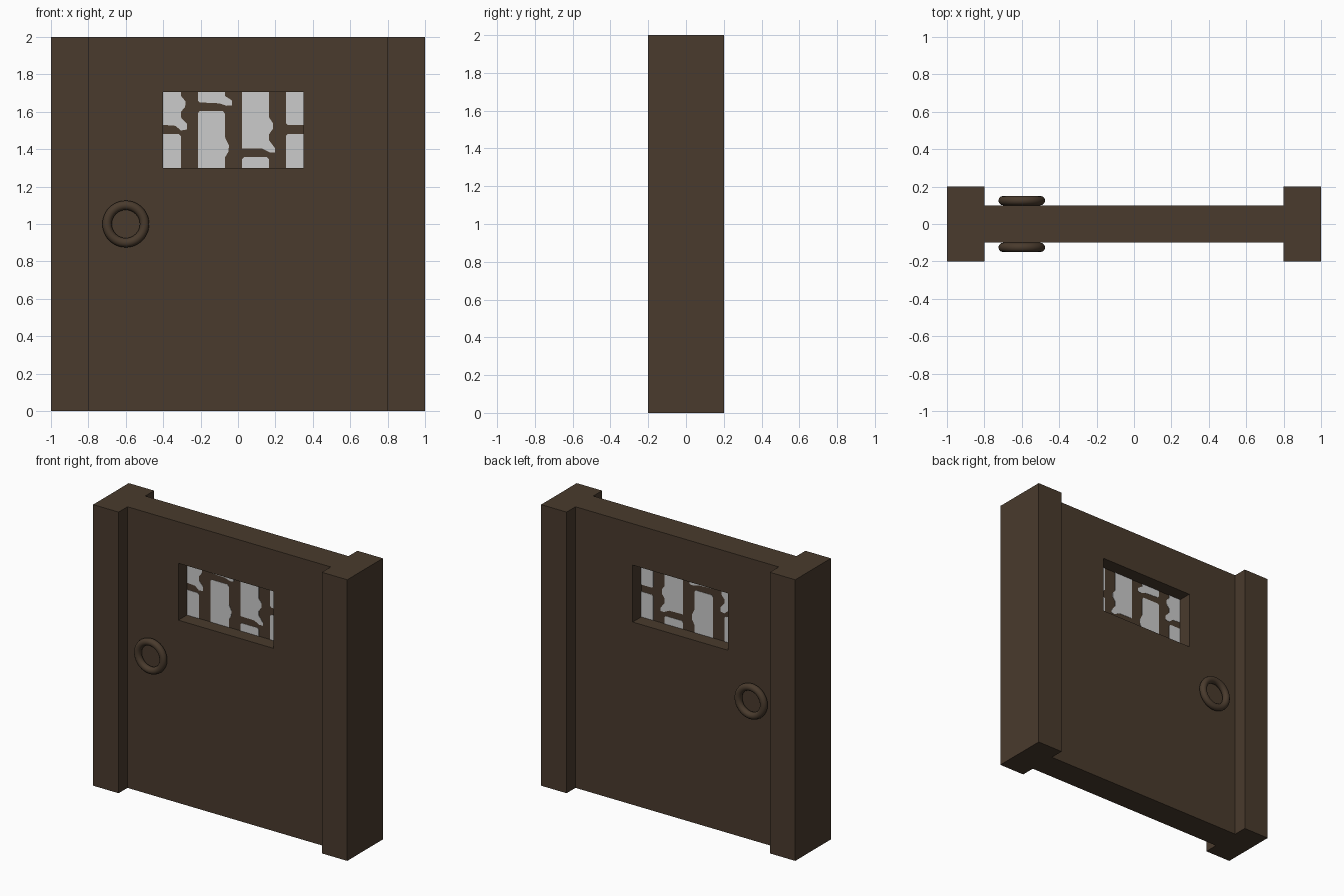
import bpy, bmesh, math

if "Cube" in bpy.data.objects:
    bpy.data.objects.remove(bpy.data.objects["Cube"])


def material(name, rgb):
    m = bpy.data.materials.new(name)
    m.diffuse_color = (*rgb, 1)
    m.use_nodes = True
    m.node_tree.nodes["Principled BSDF"].inputs["Base Color"].default_value = m.diffuse_color
    return m


BROWN = material("dark_wood", (0.067, 0.043, 0.026))
GREY = material("pale_pane", (0.60, 0.60, 0.60))


def finish(name, bm, mat):
    bmesh.ops.recalc_face_normals(bm, faces=bm.faces)
    me = bpy.data.meshes.new(name)
    bm.to_mesh(me)
    bm.free()
    me.materials.append(mat)
    ob = bpy.data.objects.new(name, me)
    bpy.context.collection.objects.link(ob)
    return ob


def slab(name, polys, y, depth, mat):
    """Flat outlines in x and z, sharing corners, pushed back from y by depth."""
    bm = bmesh.new()
    for pts in polys:
        bm.faces.new([bm.verts.new((x, y, z)) for x, z in pts])
    bmesh.ops.remove_doubles(bm, verts=bm.verts, dist=1e-5)
    new = bmesh.ops.extrude_face_region(bm, geom=bm.faces[:], use_keep_orig=True)["geom"]
    bmesh.ops.translate(bm, vec=(0, depth, 0),
                        verts=[v for v in new if isinstance(v, bmesh.types.BMVert)])
    return finish(name, bm, mat)


def rect(x0, x1, z0, z1):
    return [(x0, z0), (x1, z0), (x1, z1), (x0, z1)]


# Side posts
for side, x in (("left", -1.0), ("right", 0.8)):
    slab(side + "_post", [rect(x, x + 0.2, 0, 2)], -0.2, 0.4, BROWN)

# Door panel: 3 x 3 cells with the middle one left open for the window
xs, zs = (-0.8, -0.4, 0.35, 0.8), (0, 1.3, 1.705, 2)
slab("door_panel", [rect(xs[i], xs[i + 1], zs[j], zs[j + 1])
                    for i in range(3) for j in range(3) if (i, j) != (1, 1)],
     -0.1, 0.2, BROWN)

# Window bars: thin plate in the middle of the opening
slab("window_bars", [rect(-0.4, 0.35, 1.3, 1.705)], -0.002, 0.004, BROWN)

# Panes: plates that show on both sides of the bars
T, B = 1.705, 1.3
panes = [
    [(-.4, T), (-.305, T), (-.305, 1.685), (-.28, 1.655), (-.283, 1.625), (-.305, 1.6),
     (-.305, 1.57), (-.273, 1.535), (-.273, 1.505), (-.305, 1.5), (-.335, 1.525), (-.4, 1.53)],
    [(-.4, 1.48), (-.315, 1.48), (-.305, 1.47), (-.305, B), (-.4, B)],
    [(-.214, T), (-.07, T), (-.07, 1.685), (-.032, 1.66), (-.032, 1.635), (-.06, 1.632),
     (-.1, 1.645), (-.205, 1.65), (-.214, 1.66)],
    [(-.205, 1.603), (-.08, 1.603), (-.07, 1.59), (-.07, 1.465), (-.048, 1.42),
     (-.052, 1.385), (-.07, 1.355), (-.07, B), (-.214, B), (-.214, 1.593)],
    [(.021, T), (.166, T), (.166, 1.57), (.188, 1.538), (.188, 1.51), (.166, 1.48),
     (.166, 1.448), (.198, 1.405), (.198, 1.383), (.17, 1.383), (.13, 1.403), (.021, 1.405)],
    [(.031, 1.357), (.156, 1.357), (.166, 1.347), (.166, B), (.021, B), (.021, 1.347)],
    [(.256, T), (.35, T), (.35, 1.53), (.266, 1.53), (.256, 1.54)],
    [(.266, 1.48), (.35, 1.48), (.35, B), (.256, B), (.256, 1.47)],
]
slab("window_panes", panes, -0.004, 0.008, GREY)

# Ring handles on both faces
for side, y in (("front", -0.125), ("back", 0.125)):
    bpy.ops.mesh.primitive_torus_add(location=(-0.6, y, 1.0), rotation=(math.pi / 2, 0, 0),
                                     major_radius=0.1, minor_radius=0.025,
                                     major_segments=48, minor_segments=12)
    ring = bpy.context.object
    ring.name = side + "_ring_handle"
    ring.data.materials.append(BROWN)
    bpy.ops.object.shade_smooth()
